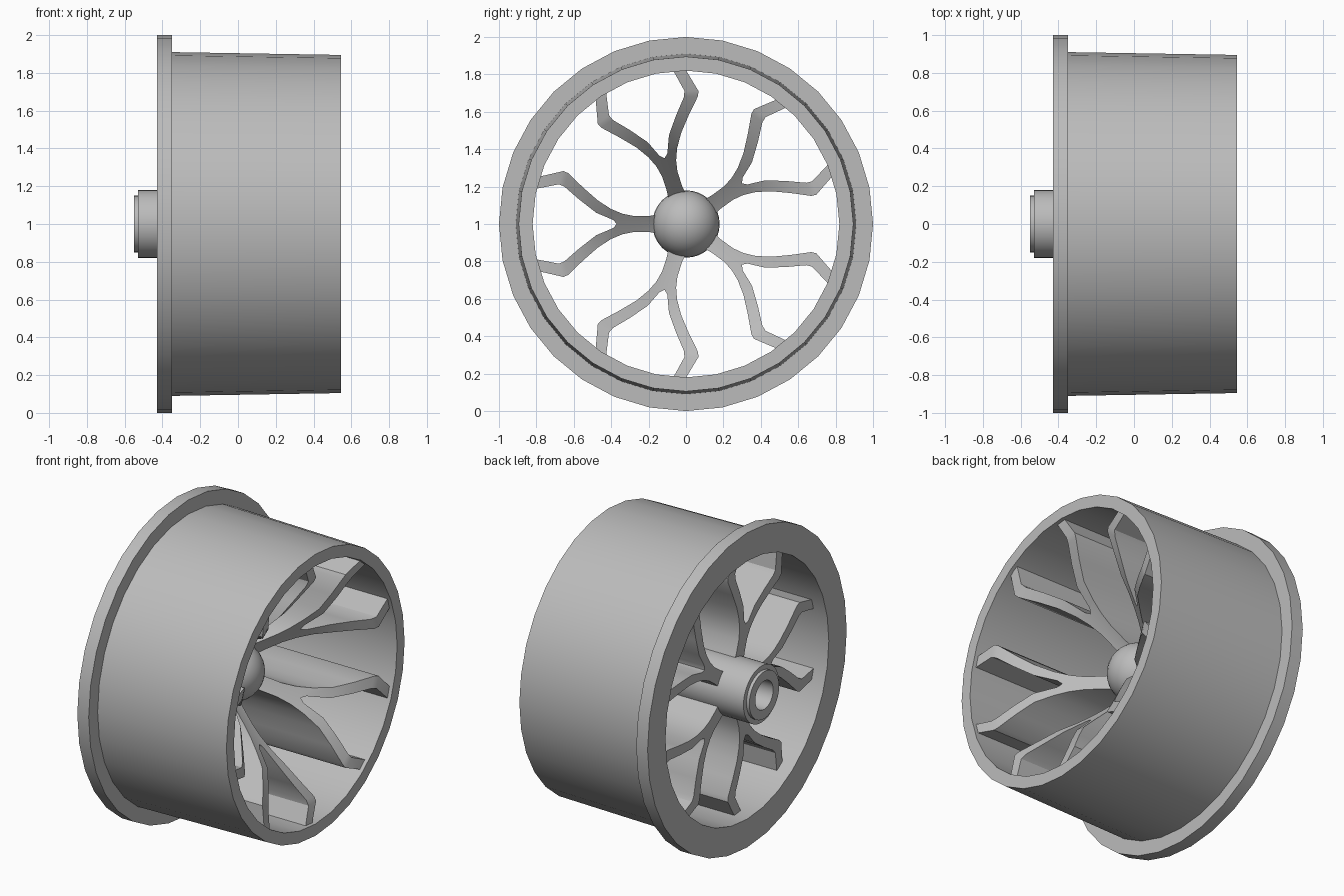
import bpy, bmesh, math

cube = bpy.data.objects.get("Cube")
if cube:
    bpy.data.objects.remove(cube, do_unlink=True)

grey = bpy.data.materials.new("satin grey")
grey.use_nodes = True
colour = (0.5, 0.5, 0.5, 1)
grey.diffuse_color = colour
grey.node_tree.nodes["Principled BSDF"].inputs["Base Color"].default_value = colour

SIDES = 32
AXLE = 1.0  # height of the wheel axis


def finish(bm, name):
    bmesh.ops.remove_doubles(bm, verts=bm.verts, dist=0.0005)
    bmesh.ops.recalc_face_normals(bm, faces=bm.faces)
    mesh = bpy.data.meshes.new(name)
    bm.to_mesh(mesh)
    bm.free()
    mesh.materials.append(grey)
    obj = bpy.data.objects.new(name, mesh)
    obj.location.z = AXLE
    bpy.context.collection.objects.link(obj)
    bpy.ops.object.select_all(action='DESELECT')
    obj.select_set(True)
    bpy.context.view_layer.objects.active = obj
    bpy.ops.object.shade_smooth_by_angle(angle=math.radians(28))
    return obj


def lathe(name, profile):
    """Spin an (x, radius) profile about the x axis."""
    bm = bmesh.new()
    verts = [bm.verts.new((x, 0, r)) for x, r in profile]
    edges = [bm.edges.new(pair) for pair in zip(verts, verts[1:])]
    bmesh.ops.spin(bm, geom=verts + edges, cent=(0, 0, 0), axis=(1, 0, 0),
                   angle=math.tau, steps=SIDES, use_duplicate=False)
    return finish(bm, name)


# Rim: flange and slightly tapered barrel in one closed profile
lathe("rim", [(-0.43, 0.82), (-0.43, 1.0), (-0.35, 1.0), (-0.35, 0.91),
              (0.545, 0.895), (0.545, 0.82), (-0.43, 0.82)])

# Hub: bored collar at one end, dome at the other
HUB, DOME_X = 0.18, -0.03
dome = [(DOME_X + HUB * math.sin(a), HUB * math.cos(a))
        for a in (i * math.pi / 16 for i in range(9))]
lathe("hub", [(-0.3, 0), (-0.3, 0.09), (-0.55, 0.09), (-0.55, 0.15),
              (-0.53, 0.15), (-0.53, HUB)] + dome)

# Spoke plan: (outer edge, inner edge) pairs as (radial, sideways)
STATIONS = [((0.12, 0.052), (0.12, 0)), ((0.2, 0.043), (0.2, 0)),
            ((0.28, 0.043), (0.28, 0)), ((0.34, 0.055), (0.37, 0)),
            ((0.4, 0.08), (0.39, 0.022)), ((0.47, 0.125), (0.48, 0.06)),
            ((0.55, 0.195), (0.57, 0.13)), ((0.63, 0.272), (0.65, 0.2)),
            ((0.655, 0.283), (0.68, 0.212)), ((0.82, 0.245), (0.82, 0.185))]
BACK = -0.34
DISH = [(0.1, -0.06), (0.25, 0.1), (0.38, 0.24), (0.5, 0.37),
        (0.7, 0.5), (0.87, 0.53)]


def front_x(u, v):
    r = math.hypot(u, v)
    for (r0, x0), (r1, x1) in zip(DISH, DISH[1:]):
        if r <= r1:
            return x0 + (x1 - x0) * (r - r0) / (r1 - r0)
    return DISH[-1][1]


def spoke(name, angle):
    """Forked spoke with a flat back and a dished front."""
    bm = bmesh.new()
    ca, sa = math.cos(angle), math.sin(angle)

    def vert(u, v, x):
        return bm.verts.new((x, u * ca - v * sa, u * sa + v * ca))

    for side in (1, -1):
        rings = []
        for outer, inner in STATIONS:
            ring = [vert(u, v * side, x) for u, v, x in (
                (*outer, front_x(*outer)), (*outer, BACK),
                (*inner, BACK), (*inner, front_x(*inner)))]
            rings.append(ring)
        for i, (a, b) in enumerate(zip(rings, rings[1:])):
            on_stem = STATIONS[i + 1][1][1] == 0
            for k in range(4):
                if k == 2 and on_stem:
                    continue
                j = (k + 1) % 4
                bm.faces.new((a[k], a[j], b[j], b[k]))
        bm.faces.new(rings[0])
        bm.faces.new(rings[-1])
    return finish(bm, name)


for n in range(5):
    spoke(f"spoke_{n + 1}", math.pi + n * math.tau / 5)
